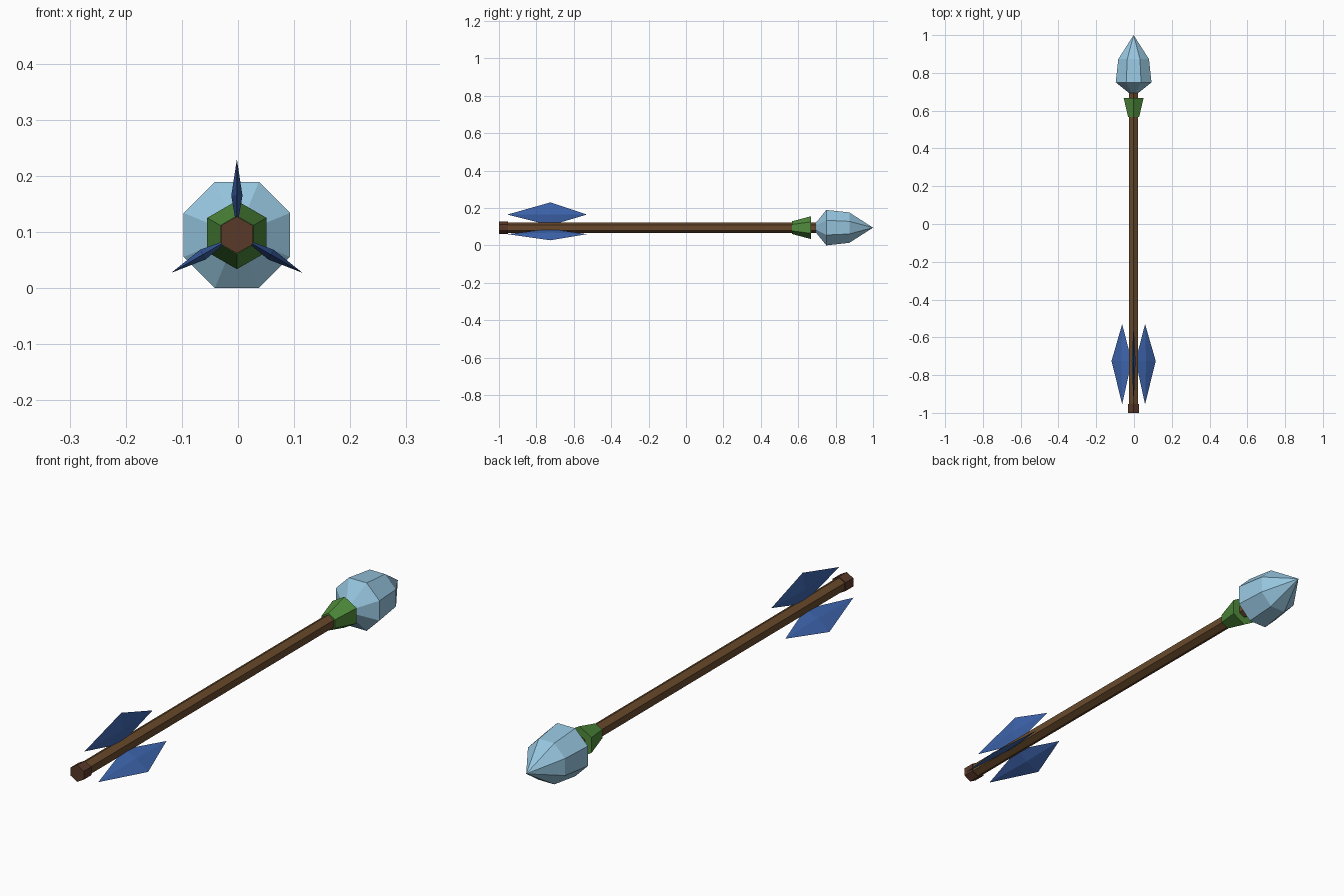
import bpy, bmesh
from math import sin, cos, pi, radians

CX, CZ = -0.002, 0.095   # long axis of the arrow, parallel to y

cube = bpy.data.objects.get("Cube")
if cube:
    bpy.data.objects.remove(cube, do_unlink=True)


def material(name, rgb):
    lin = [((c / 255 + 0.055) / 1.055) ** 2.4 for c in rgb] + [1.0]
    m = bpy.data.materials.new(name)
    m.use_nodes = True
    m.diffuse_color = lin
    m.node_tree.nodes["Principled BSDF"].inputs["Base Color"].default_value = lin
    return m


def finish(name, bm, mat):
    bmesh.ops.recalc_face_normals(bm, faces=bm.faces)
    mesh = bpy.data.meshes.new(name)
    bm.to_mesh(mesh)
    bm.free()
    mesh.materials.append(mat)
    ob = bpy.data.objects.new(name, mesh)
    ob.location = (CX, 0, CZ)
    bpy.context.collection.objects.link(ob)
    return ob


def loft(name, profile, sides, phase, mat):
    """Faceted solid of revolution along y from (y, radius) pairs."""
    bm = bmesh.new()
    rings = []
    for y, r in profile:
        count = sides if r else 1
        rings.append([bm.verts.new((r * cos(phase + 2 * pi * i / sides), y,
                                    r * sin(phase + 2 * pi * i / sides)))
                      for i in range(count)])
    for a, b in zip(rings, rings[1:]):
        for i in range(sides):
            j = (i + 1) % sides
            if len(b) == 1:
                bm.faces.new((a[i], a[j], b[0]))
            else:
                bm.faces.new((a[i], a[j], b[j], b[i]))
    for ring in (rings[0], rings[-1]):
        if len(ring) > 1:
            bm.faces.new(ring)
    return finish(name, bm, mat)


def fin(name, angle, mat):
    """Thin diamond vane, thickest along its middle, pointing out at angle."""
    out, side = (cos(angle), sin(angle)), (-sin(angle), cos(angle))
    bm = bmesh.new()

    def vert(r, y, t):
        return bm.verts.new((r * out[0] + t * side[0], y, r * out[1] + t * side[1]))

    mid = -0.725
    rim = [vert(0.07, -0.955, 0), vert(0.135, mid, 0),
           vert(0.07, -0.53, 0), vert(0.012, mid, 0)]
    for t in (-0.01, 0.01):
        peak = vert(0.07, mid, t)
        for i in range(4):
            bm.faces.new((rim[i], rim[(i + 1) % 4], peak))
    return finish(name, bm, mat)


wood = material("brown wood", (104, 73, 43))
dark_wood = material("dark red brown", (90, 57, 41))
leaf = material("leaf green", (80, 140, 60))
crystal = material("pale blue crystal", (150, 197, 222))
feather = material("deep blue feather", (62, 101, 174))

HEX, OCT = radians(30), radians(22.5)

# Shaft, nock and collar
loft("shaft", [(-0.97, 0.028), (0.72, 0.028)], 6, HEX, wood)
loft("nock", [(-1.0, 0.033), (-0.953, 0.033)], 6, HEX, dark_wood)
loft("collar", [(0.567, 0.034), (0.668, 0.061)], 6, HEX, leaf)

# Crystal head
loft("crystal_head", [(0.69, 0.022), (0.75, 0.1025), (0.873, 0.088), (1.0, 0)],
     8, OCT, crystal)

# Three fins around the tail
for label, deg in (("top_fin", 90), ("right_fin", 210), ("left_fin", 330)):
    fin(label, radians(deg), feather)
